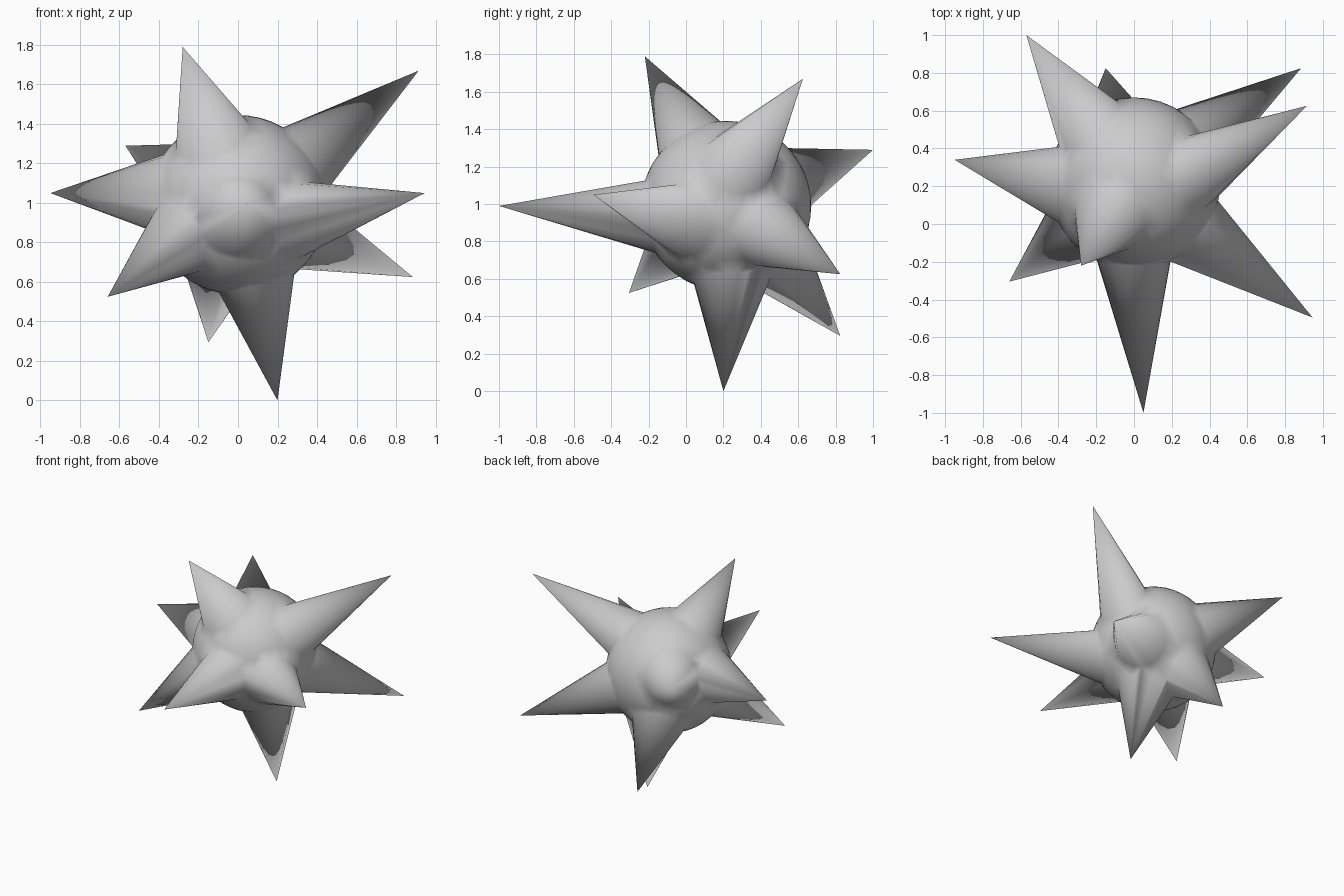
import bpy, bmesh, math
from mathutils import Vector

if "Cube" in bpy.data.objects:
    bpy.data.objects.remove(bpy.data.objects["Cube"])

CENTRE = Vector((0, 0.215, 0.99))
RADIUS = 0.455
BASE = math.radians(25.5)     # half-angle of a spike's base ring on the ball
CUT = math.radians(21.5)      # ball vertices inside this angle are replaced

# Spikes: tip position, and how far the base is shifted from straight below it
SPIKES = [((-0.28, -0.22, 1.79), (-0.01, 0, 0)),
          ((0.915, 0.625, 1.67), (0, -0.09, -0.02)),
          ((-0.95, 0.34, 1.05), (0, -0.07, 0.04)),
          ((0.945, -0.495, 1.05), (0, 0, -0.11)),
          ((-0.66, -0.305, 0.525), (-0.02, 0, 0.03)),
          ((0.20, 0.20, 0.0), (0.015, 0.03, 0)),
          ((-0.15, 0.825, 0.295), (-0.04, 0.01, 0.01)),
          ((0.885, 0.825, 0.625), (0, 0.01, -0.01)),
          ((-0.57, 1.0, 1.29), (0, -0.02, 0)),
          ((0.05, -1.0, 0.99), (-0.02, 0, -0.065))]

# Round body
bm = bmesh.new()
bmesh.ops.create_icosphere(bm, subdivisions=4, radius=RADIUS)


def add_spike(tip, shift):
    """Open a round hole in the ball and draw its rim out to a point."""
    tip = Vector(tip) - CENTRE
    axis = (tip.normalized() * RADIUS + Vector(shift)).normalized()
    inside = [v for v in bm.verts
              if v.co.length < RADIUS * 1.05 and v.co.angle(axis) < CUT]
    bmesh.ops.delete(bm, geom=inside, context='VERTS')
    rim = [e for e in bm.edges if e.is_boundary]
    for v in {v for e in rim for v in e.verts}:
        side = (v.co - axis * v.co.dot(axis)).normalized()
        v.co = RADIUS * (math.cos(BASE) * axis + math.sin(BASE) * side)
    point = bm.verts.new(tip)
    for e in rim:
        bm.faces.new((e.verts[0], e.verts[1], point))


# Spikes
for tip, shift in SPIKES:
    add_spike(tip, shift)

bmesh.ops.recalc_face_normals(bm, faces=bm.faces)
for f in bm.faces:
    f.smooth = True

mesh = bpy.data.meshes.new("spiky_ball")
bm.to_mesh(mesh)
bm.free()
ball = bpy.data.objects.new("spiky_ball", mesh)
ball.location = CENTRE
bpy.context.collection.objects.link(ball)
